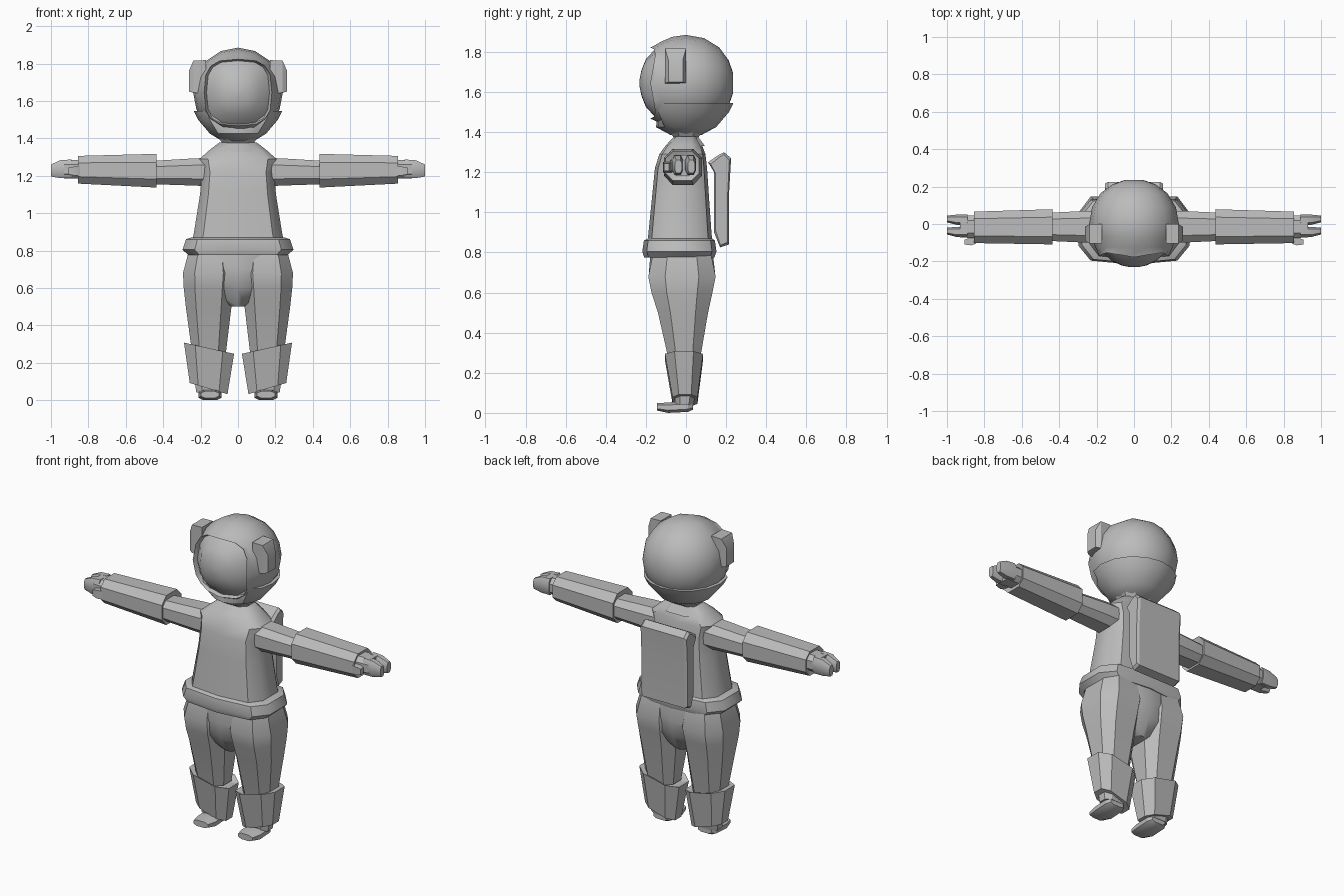
import bpy, bmesh, math

grey = bpy.data.materials.new("suit grey")
grey.diffuse_color = (0.5, 0.5, 0.5, 1)


def rounded(n, p=1.0):
    """Unit superellipse with n points; p=1 is a circle, smaller is squarer."""
    pts = []
    for i in range(n):
        a = 2 * math.pi * i / n
        c, s = math.cos(a), math.sin(a)
        pts.append((math.copysign(abs(c) ** p, c), math.copysign(abs(s) ** p, s)))
    return pts


def loft(name, axis, shape, rings, side=1, angle=30, slope=0):
    """Skin rings (t, cu, cv, ru, rv[, shape, bend]) along an axis and cap the ends."""
    bm = bmesh.new()
    loops = []
    for r in rings:
        t, cu, cv, ru, rv = r[:5]
        pts = r[5] if len(r) > 5 else shape
        bend = r[6] if len(r) > 6 else 0
        loop = []
        for u, v in pts:
            a, b = cu + u * ru, cv + v * rv
            w = t + bend * (u * u + v * v - 1) + slope * u
            x, y, z = {'x': (w, a, b), 'y': (a, w, b), 'z': (a, b, w)}[axis]
            loop.append(bm.verts.new((side * x, y, z)))
        loops.append(loop)
    n = len(shape)
    for a, b in zip(loops, loops[1:]):
        for i in range(n):
            j = (i + 1) % n
            bm.faces.new((a[i], a[j], b[j], b[i]))
    bm.faces.new(loops[0])
    bm.faces.new(loops[-1])
    bmesh.ops.recalc_face_normals(bm, faces=bm.faces)
    me = bpy.data.meshes.new(name)
    bm.to_mesh(me)
    bm.free()
    me.materials.append(grey)
    ob = bpy.data.objects.new(name, me)
    bpy.context.collection.objects.link(ob)
    bpy.ops.object.select_all(action='DESELECT')
    ob.select_set(True)
    bpy.context.view_layer.objects.active = ob
    bpy.ops.object.shade_smooth_by_angle(angle=math.radians(angle))
    return ob


half = [(0, -1), (.78, -.88), (1, -.45), (1, .45), (.78, .88), (0, 1)]
body = half + [(-u, v) for u, v in half[-2:0:-1]]
octa = [(.55, -1), (1, -.5), (1, .5), (.55, 1), (-.55, 1), (-1, .5), (-1, -.5), (-.55, -1)]
box = [(1, -1), (1, 1), (-1, 1), (-1, -1)]

# Helmet: round shell, raised face rim, bulging visor
circ, sq = rounded(16), rounded(16, .65)
Z = 1.645
loft("helmet", 'y', circ, [
    (.235, 0, Z, .05, .05), (.212, 0, Z, .115, .115), (.165, 0, Z, .178, .178),
    (.09, 0, Z, .224, .224), (0, 0, Z, .24, .24), (-.07, 0, Z, .23, .23),
    (-.125, 0, Z, .206, .206), (-.16, 0, Z, .19, .185, rounded(16, .8), .06),
    (-.178, 0, Z, .181, .178, sq, .09), (-.153, 0, Z, .168, .17, sq, .09),
    (-.2, 0, Z, .115, .12, rounded(16, .8)), (-.222, 0, Z, .065, .065), (-.231, 0, Z, .02, .02)],
    angle=38)

# Lower helmet guard, cut back in front to leave the face open
guard = [(u, max(v, -.55)) for u, v in rounded(16)]
loft("helmet_guard", 'z', circ, [
    (1.545, 0, 0, .236, .236, guard), (1.50, 0, 0, .214, .214, [(u, max(v, -.65)) for u, v in circ]),
    (1.425, 0, 0, .15, .15), (1.385, 0, 0, .085, .075)], angle=38)

# Neck collar
loft("neck", 'z', octa, [(1.41, 0, 0, .108, .09), (1.375, 0, 0, .085, .062), (1.33, 0, -.005, .12, .1)])

# Torso
loft("torso", 'z', body, [
    (.82, 0, -.03, .25, .165), (.9, 0, -.03, .235, .157), (1.1, 0, -.027, .203, .14),
    (1.22, 0, -.025, .192, .13), (1.29, 0, -.018, .205, .115), (1.335, 0, -.01, .155, .09),
    (1.378, 0, 0, .1, .055)], angle=40)

# Belt hem around the waist
loft("belt", 'z', body, [
    (.87, 0, -.03, .25, .16), (.86, 0, -.033, .278, .177), (.805, 0, -.033, .297, .185),
    (.775, 0, -.033, .265, .175)], angle=40)

# Trunks
loft("pelvis", 'z', body, [
    (.8, 0, -.022, .265, .155), (.7, 0, -.02, .275, .165), (.6, 0, -.02, .2, .15),
    (.5, 0, -.015, .04, .09)], angle=50)

# Backpack, drawn as a side profile and widened along x
pack = [(-.02, .225), (.01, .24), (.045, .21), (.035, .04), (.035, -.22), (-.01, -.235),
        (-.04, -.16), (-.04, .14), (-.07, .19)]
loft("backpack", 'x', pack, [
    (-.155, .18, 1.06, .8, .95), (-.14, .18, 1.06, 1, 1),
    (.14, .18, 1.06, 1, 1), (.155, .18, 1.06, .8, .95)], angle=20)

for s, tag in ((1, "left"), (-1, "right")):
    # Helmet ear pod
    loft(tag + "_ear_pod", 'x', box, [
        (.17, -.052, 1.73, .052, .088), (.238, -.052, 1.73, .052, .086),
        (.263, -.052, 1.705, .036, .055)], s)

    # Arm and flared sleeve
    loft(tag + "_upper_arm", 'x', octa, [
        (.15, -.015, 1.22, .085, .076), (.25, -.015, 1.22, .085, .072),
        (.46, -.015, 1.217, .075, .062)], s)
    loft(tag + "_sleeve", 'x', octa, [
        (.45, -.015, 1.225, .06, .055), (.437, -.015, 1.227, .094, .09),
        (.855, -.018, 1.232, .084, .074), (.845, -.018, 1.232, .06, .055)], s, 20)

    # Hand: palm, two finger blocks and thumb
    loft(tag + "_palm", 'x', octa, [
        (.84, -.015, 1.235, .062, .05), (.93, -.013, 1.235, .058, .05)], s)
    for k, y in ((1, .023), (2, -.042)):
        loft(tag + "_fingers_%d" % k, 'x', octa, [
            (.89, y, 1.237, .028, .05), (.95, y, 1.235, .027, .048),
            (1.0, y + .004, 1.228, .018, .032)], s)
    loft(tag + "_thumb", 'x', box, [
        (.845, -.085, 1.225, .02, .024), (.87, -.092, 1.225, .022, .025),
        (.905, -.097, 1.225, .013, .018)], s)

    # Leg
    loft(tag + "_leg", 'z', octa, [
        (.79, .15, -.02, .115, .145), (.68, .155, -.02, .139, .168),
        (.6, .157, -.02, .133, .152), (.5, .157, -.015, .122, .125),
        (.25, .155, -.008, .09, .075)], s)

    # Boot cuff with a slanted top, ankle and foot
    loft(tag + "_boot", 'z', octa, [
        (.268, .155, -.01, .095, .075), (.278, .155, -.01, .134, .095),
        (.062, .157, -.005, .101, .062)], s, 20, slope=.03)
    loft(tag + "_ankle", 'z', octa, [
        (.09, .15, -.005, .08, .052), (.042, .15, -.008, .073, .045)], s)
    loft(tag + "_foot", 'y', octa, [
        (.035, .15, .034, .045, .018), (.01, .15, .032, .062, .027),
        (-.09, .15, .026, .062, .026), (-.145, .15, .03, .048, .018)], s)
